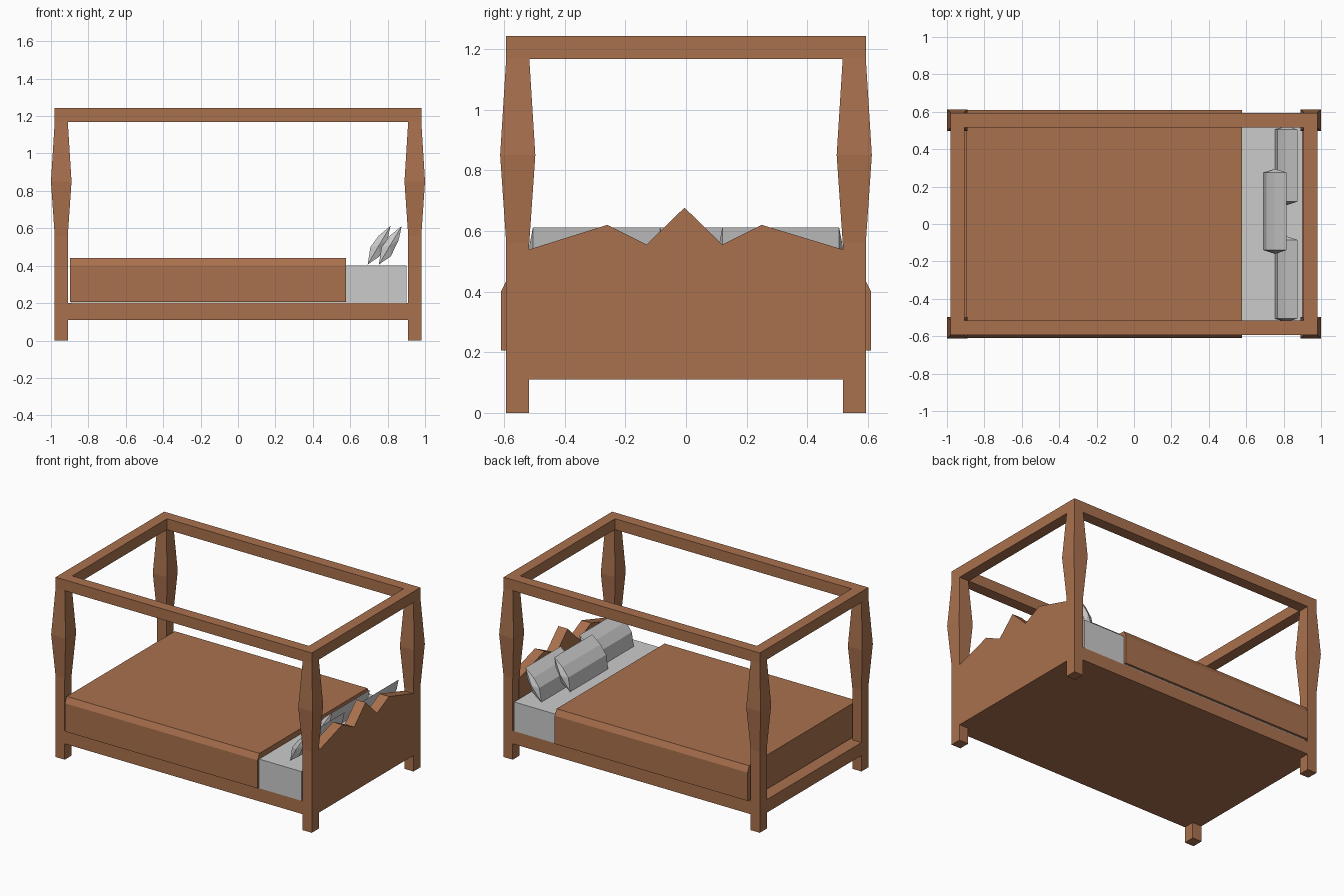
import bpy, bmesh

if "Cube" in bpy.data.objects:
    bpy.data.objects.remove(bpy.data.objects["Cube"])

def material(name, rgb):
    m = bpy.data.materials.new(name)
    m.diffuse_color = (*rgb, 1)
    m.use_nodes = True
    m.node_tree.nodes["Principled BSDF"].inputs["Base Color"].default_value = m.diffuse_color
    return m

WOOD = material("brown wood", (0.40, 0.165, 0.075))
LINEN = material("light grey linen", (0.60, 0.60, 0.60))

def finish(name, bm, mat):
    bmesh.ops.recalc_face_normals(bm, faces=bm.faces)
    me = bpy.data.meshes.new(name)
    bm.to_mesh(me)
    bm.free()
    me.materials.append(mat)
    ob = bpy.data.objects.new(name, me)
    bpy.context.collection.objects.link(ob)
    return ob

def loft(name, rings, mat, tips=None):
    """Skin a list of rings; the ends are flat, or fans to two tip points."""
    bm = bmesh.new()
    vs = [[bm.verts.new(p) for p in r] for r in rings]
    n = len(vs[0])
    for a, b in zip(vs, vs[1:]):
        for i in range(n):
            j = (i + 1) % n
            bm.faces.new((a[i], a[j], b[j], b[i]))
    for k, end in enumerate((vs[0], vs[-1])):
        if tips:
            t = bm.verts.new(tips[k])
            for i in range(n):
                bm.faces.new((end[i], end[(i + 1) % n], t))
        else:
            bm.faces.new(end)
    return finish(name, bm, mat)

def box(name, x0, x1, y0, y1, z0, z1, mat):
    return loft(name, [[(x0, y0, z), (x1, y0, z), (x1, y1, z), (x0, y1, z)]
                       for z in (z0, z1)], mat)

# Four corner posts, square with a swelling in the middle
for sx in (-1, 1):
    for sy in (-1, 1):
        rings = []
        for z, hx, hy in ((0, .035, .038), (.56, .035, .038),
                          (.85, .055, .058), (1.17, .035, .038), (1.243, .035, .038)):
            rings.append([(sx * .945 + a * hx, sy * .555 + b * hy, z)
                          for a, b in ((-1, -1), (1, -1), (1, 1), (-1, 1))])
        loft("corner_post", rings, WOOD)

# Canopy rails
for s in (-1, 1):
    a, b = sorted((s * .517, s * .593))
    box("canopy_side_rail", -.91, .91, a, b, 1.168, 1.243, WOOD)
    a, b = sorted((s * .905, s * .98))
    box("canopy_end_rail", a, b, -.517, .517, 1.168, 1.243, WOOD)

# Base slab
box("bed_base", -.98, .98, -.593, .593, .11, .20, WOOD)

# Headboard with jagged top
outline = [(-.53, .19), (.53, .19), (.53, .535), (.25, .62), (.12, .555), (-.005, .677),
           (-.13, .555), (-.26, .62), (-.53, .535)]
loft("headboard", [[(x, y, z) for y, z in outline] for x in (.908, .98)], WOOD)

# Mattress and blanket
box("mattress", -.89, .90, -.593, .593, .20, .402, LINEN)
blanket = [(-.61, .205), (.61, .205), (.61, .40), (.59, .44), (-.59, .44), (-.61, .40)]
loft("blanket", [[(x, y, z) for y, z in blanket] for x in (-.897, .577)], WOOD)

# Leaning pillows, lens-shaped in section
lens = [(.693, .406), (.708, .50), (.752, .56), (.815, .612), (.80, .54), (.757, .45)]
for name, dx, y0, y1 in (("front_pillow", 0, -.14, .275),
                         ("left_pillow", .06, -.505, -.085),
                         ("right_pillow", .06, .12, .505)):
    loft(name, [[(x + dx, y, z) for x, z in lens] for y in (y0, y1)], LINEN,
         tips=[(.753 + dx, y0 - .02, .508), (.753 + dx, y1 + .02, .508)])
